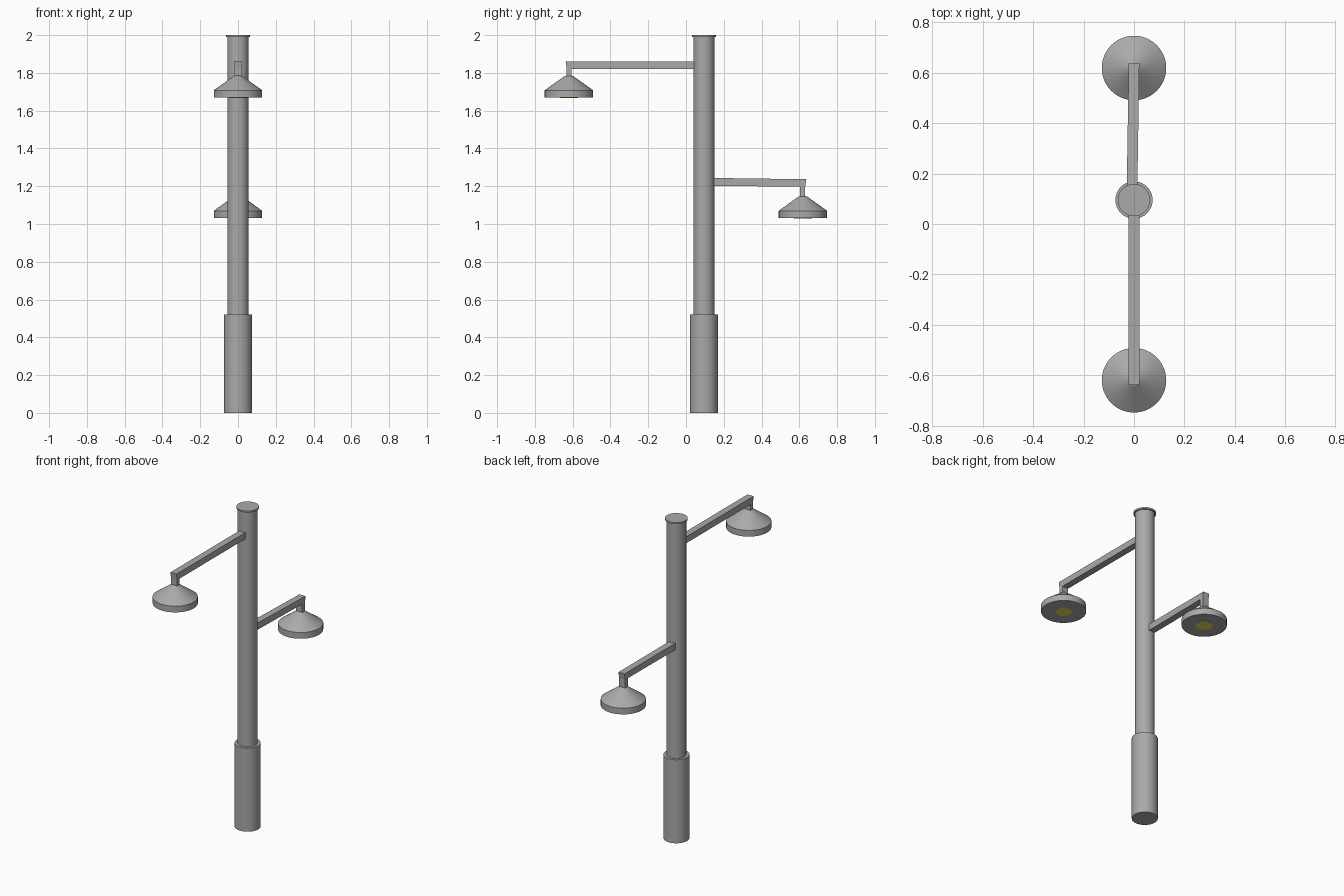
import bpy, bmesh
from math import radians, pi

if "Cube" in bpy.data.objects:
    bpy.data.objects.remove(bpy.data.objects["Cube"])

POLE_Y = 0.095


def material(name, rgb):
    m = bpy.data.materials.new(name)
    m.diffuse_color = (*rgb, 1)
    m.use_nodes = True
    m.node_tree.nodes["Principled BSDF"].inputs["Base Color"].default_value = m.diffuse_color
    return m


grey = material("dark_grey", (0.4, 0.4, 0.4))
yellow = material("bulb_yellow", (0.8, 0.7, 0.12))


def finish(name, bm, loc=(0, 0, 0), smooth=True, mat=grey):
    bmesh.ops.recalc_face_normals(bm, faces=bm.faces[:])
    me = bpy.data.meshes.new(name)
    bm.to_mesh(me)
    bm.free()
    me.materials.append(mat)
    ob = bpy.data.objects.new(name, me)
    ob.location = loc
    bpy.context.collection.objects.link(ob)
    if smooth:
        bpy.ops.object.select_all(action='DESELECT')
        bpy.context.view_layer.objects.active = ob
        ob.select_set(True)
        bpy.ops.object.shade_smooth_by_angle(angle=radians(25))
    return ob


def lathe(name, profile, loc, mat=grey, steps=48):
    """Closed solid from (radius, z) points that start and end on the axis."""
    bm = bmesh.new()
    vs = [bm.verts.new((r, 0, z)) for r, z in profile]
    es = [bm.edges.new(p) for p in zip(vs, vs[1:])]
    bmesh.ops.spin(bm, geom=vs + es, cent=(0, 0, 0), axis=(0, 0, 1),
                   angle=2 * pi, steps=steps)
    bmesh.ops.remove_doubles(bm, verts=bm.verts[:], dist=1e-5)
    return finish(name, bm, loc, mat=mat)


def bracket(name, profile, x_at, width=0.042):
    """Extrude a (y, z) outline across x; x_at(y) gives the centre line."""
    bm = bmesh.new()
    f = bm.faces.new([bm.verts.new((x_at(y) - width / 2, y, z)) for y, z in profile])
    ext = bmesh.ops.extrude_face_region(bm, geom=[f])["geom"]
    bmesh.ops.translate(bm, vec=(width, 0, 0),
                        verts=[g for g in ext if isinstance(g, bmesh.types.BMVert)])
    return finish(name, bm, smooth=False)


# Post: wide base, slim pole, thin cap
axis = (0, POLE_Y, 0)
lathe("base", [(0, 0), (0.074, 0), (0.074, 0.522), (0, 0.522)], axis)
lathe("pole", [(0, 0.5), (0.056, 0.5), (0.056, 1.993), (0, 1.993)], axis)
lathe("cap", [(0, 1.99), (0.064, 1.99), (0.064, 2.0), (0, 2.0)], axis)

# Arms with their short drops
bracket("upper_arm", [(0.07, 1.861), (-0.637, 1.861), (-0.632, 1.821), (-0.632, 1.776),
                      (-0.606, 1.776), (-0.606, 1.821), (0.07, 1.821)], lambda y: 0)
bracket("lower_arm", [(0.12, 1.244), (0.637, 1.237), (0.631, 1.197), (0.631, 1.145),
                      (0.604, 1.145), (0.604, 1.198), (0.12, 1.202)],
        lambda y: -0.008 * (0.63 - y) / 0.5)

# Lamp shades and bulbs
for label, y, z in (("upper", -0.62, 1.669), ("lower", 0.619, 1.031)):
    lathe(label + "_shade", [(0, 0), (0.128, 0), (0.128, 0.039), (0.022, 0.115),
                             (0, 0.118)], (0, y, z))
    lathe(label + "_bulb", [(0, -0.001), (0.048, -0.001), (0.048, 0.01), (0, 0.01)],
          (0, y, z), mat=yellow)
